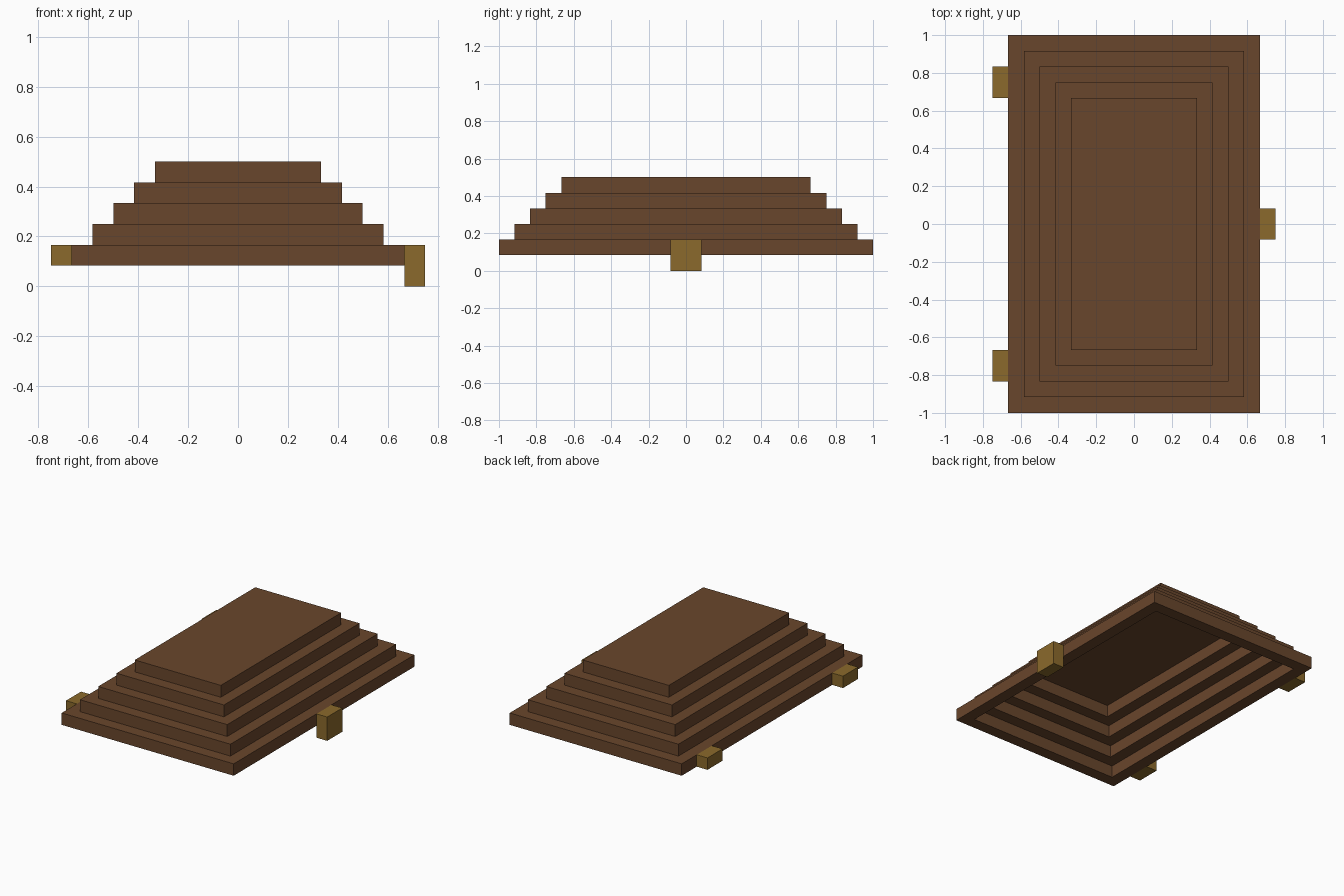
import bpy, bmesh

if "Cube" in bpy.data.objects:
    bpy.data.objects.remove(bpy.data.objects["Cube"])

U = 1 / 12  # modelling unit: every step is one twelfth


def material(name, rgb):
    m = bpy.data.materials.new(name)
    m.diffuse_color = (*rgb, 1)
    m.use_nodes = True
    m.node_tree.nodes["Principled BSDF"].inputs["Base Color"].default_value = m.diffuse_color
    return m


wood = material("brown wood", (0.141, 0.061, 0.025))
brass = material("old brass", (0.258, 0.144, 0.025))


def finish(name, bm, mat):
    bmesh.ops.recalc_face_normals(bm, faces=bm.faces)
    me = bpy.data.meshes.new(name)
    bm.to_mesh(me)
    bm.free()
    me.materials.append(mat)
    ob = bpy.data.objects.new(name, me)
    bpy.context.collection.objects.link(ob)
    return ob


def box(name, x, y, z, mat):
    """Box from (min, max) ranges in units."""
    bm = bmesh.new()
    bmesh.ops.create_cube(bm, size=1)
    for v in bm.verts:
        v.co = [U * r[c > 0] for r, c in zip((x, y, z), v.co)]
    return finish(name, bm, mat)


def frame(name, hx, hy, z, mat):
    """Rectangular ring, one unit wide and one unit tall."""
    bm = bmesh.new()
    loops = []
    for inset, dz in ((0, 0), (0, 1), (1, 1), (1, 0)):
        a, b = hx - inset, hy - inset
        loops.append([bm.verts.new((sx * a * U, sy * b * U, (z + dz) * U))
                      for sx, sy in ((-1, -1), (1, -1), (1, 1), (-1, 1))])
    for i in range(4):
        p, q = loops[i], loops[(i + 1) % 4]
        for j in range(4):
            k = (j + 1) % 4
            bm.faces.new((p[j], p[k], q[k], q[j]))
    return finish(name, bm, mat)


# Hollow stepped lid: four shrinking frames closed by a top slab
for i in range(4):
    frame(f"lid_step_{i + 1}", 8 - i, 12 - i, 1 + i, wood)
box("lid_top", (-4, 4), (-8, 8), (5, 6), wood)

# Latch on the right side, hanging below the lid
box("latch", (8, 9), (-1, 1), (0, 2), brass)

# Two hinges on the left side
for side, name in ((-1, "front_hinge"), (1, "back_hinge")):
    box(name, (-9, -8), (side * 9 - 1, side * 9 + 1), (1, 2), brass)
